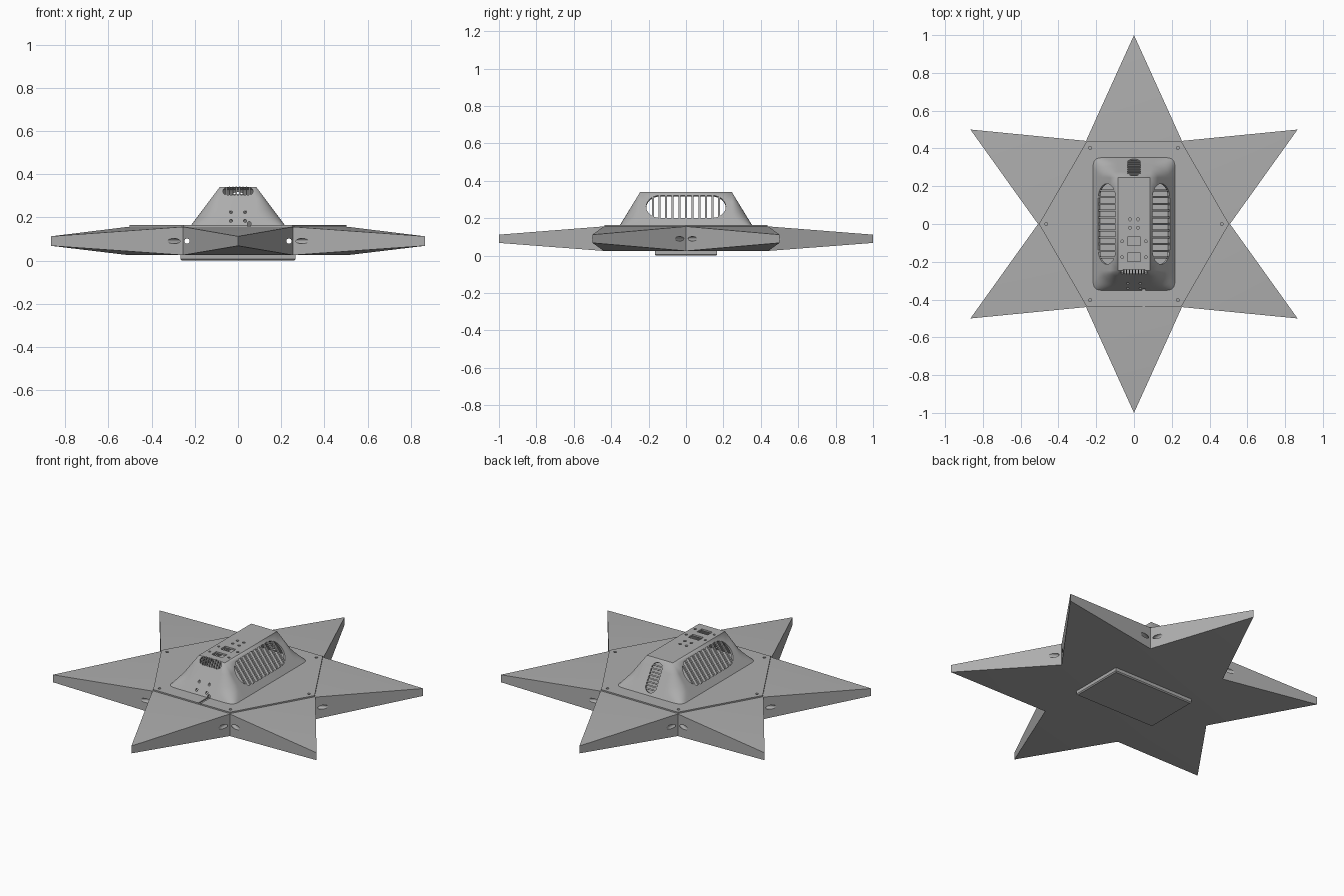
import bpy, bmesh, math
from mathutils import Vector, Matrix

if "Cube" in bpy.data.objects:
    bpy.data.objects.remove(bpy.data.objects["Cube"])

grey = bpy.data.materials.new("plain_grey")
grey.use_nodes = True
colour = (0.42, 0.42, 0.42, 1)
grey.diffuse_color = colour
grey.node_tree.nodes["Principled BSDF"].inputs["Base Color"].default_value = colour


def make(name, bm):
    bmesh.ops.recalc_face_normals(bm, faces=bm.faces)
    mesh = bpy.data.meshes.new(name)
    bm.to_mesh(mesh)
    bm.free()
    mesh.materials.append(grey)
    obj = bpy.data.objects.new(name, mesh)
    bpy.context.collection.objects.link(obj)
    return obj


def select(obj):
    bpy.ops.object.select_all(action='DESELECT')
    obj.select_set(True)
    bpy.context.view_layer.objects.active = obj


def loft(rings, cap_start=True, cap_end=True):
    bm = bmesh.new()
    rows = [[bm.verts.new(p) for p in ring] for ring in rings]
    for low, high in zip(rows, rows[1:]):
        for i in range(len(low)):
            j = (i + 1) % len(low)
            bm.faces.new((low[i], low[j], high[j], high[i]))
    if cap_start:
        bm.faces.new(rows[0])
    if cap_end:
        bm.faces.new(rows[-1])
    return bm


def slot(centre, u, v, a, b, r, depth):
    """Rounded-rectangle prism, half sizes a and b along the axes u and v."""
    u, v, centre = Vector(u).normalized(), Vector(v).normalized(), Vector(centre)
    n = u.cross(v) * depth
    ring = []
    for k in range(4):
        sx, sy = (1, -1, -1, 1)[k], (1, 1, -1, -1)[k]
        for s in range(7 if r else 1):
            ang = math.radians(90 * k + 15 * s)
            ring.append(centre + u * (sx * (a - r) + r * math.cos(ang))
                        + v * (sy * (b - r) + r * math.sin(ang)))
    if abs(a - r) < 1e-6 or abs(b - r) < 1e-6:
        clean = []
        for p in ring:
            if not clean or (p - clean[-1]).length > 1e-5:
                clean.append(p)
        if (clean[0] - clean[-1]).length < 1e-5:
            clean.pop()
        ring = clean
    return loft([[p - n for p in ring], [p + n for p in ring]])


def cut(obj, *args):
    cutter = make("cutter", slot(*args))
    cutter.hide_render = True
    select(obj)
    mod = obj.modifiers.new("cut", 'BOOLEAN')
    mod.operation, mod.solver, mod.object = 'DIFFERENCE', 'EXACT', cutter
    bpy.ops.object.modifier_apply(modifier=mod.name)
    bpy.data.objects.remove(cutter)


def polar(r, deg, z):
    a = math.radians(deg)
    return Vector((r * math.cos(a), r * math.sin(a), z))


X, Y, Z = Vector((1, 0, 0)), Vector((0, 1, 0)), Vector((0, 0, 1))
HEX = 0.508

# Star body: a hexagonal core with six tapering points
bm = bmesh.new()
core = [[bm.verts.new(polar(HEX, 60 * k, z)) for k in range(6)] for z in (0.025, 0.156)]
tips = [[bm.verts.new(polar(1, 60 * k + 30, z)) for k in range(6)] for z in (0.068, 0.112)]
for k in range(6):
    j = (k + 1) % 6
    for level in (0, 1):
        bm.faces.new((core[level][k], tips[level][k], core[level][j]))
    for c in (k, j):
        bm.faces.new((core[0][c], tips[0][k], tips[1][k], core[1][c]))
for ring in core:
    bm.faces.new(ring)
star = make("star_body", bm)

# Tunnels running through opposite points
for k in range(3):
    turn = Matrix.Rotation(math.radians(60 * k), 3, 'Z')
    for side in (-1, 1):
        cut(star, turn @ Vector((side * 0.236, 0, 0.09)), turn @ X, Z,
            0.012, 0.012, 0.012, 1.2)

# Lid with corner screw holes and a cable groove
lid = make("lid_plate", loft([[polar(HEX - 0.005, 60 * k, z) for k in range(6)]
                              for z in (0.154, 0.164)]))
for k in range(6):
    cut(lid, polar(0.465, 60 * k, 0.164), X, Y, 0.008, 0.008, 0.008, 0.02)
cut(lid, (0.052, -0.4, 0.165), X, Y, 0.007, 0.06, 0, 0.007)

# Bottom hatch
hatch = make("bottom_hatch", loft([
    [(sx * x, sy * y, z) for sx, sy in ((1, 1), (-1, 1), (-1, -1), (1, -1))]
    for x, y, z in ((0.26, 0.16, 0), (0.266, 0.166, 0.006), (0.266, 0.166, 0.03))]))

# Hood: flat walls joined by conical corners that square off at the base
TOPX, TOPY, RUNX, RUNY, HIGH, LOW = 0.085, 0.245, 0.135, 0.11, 0.34, 0.16


def hood_ring(t):
    power = 2 / (2 + 5 * max(0, (t - 0.6) / 0.4) ** 2)
    points = []
    for k in range(4):
        sx, sy = (1, -1, -1, 1)[k], (1, 1, -1, -1)[k]
        for s in range(13):
            a = math.radians(90 * k + 7.5 * s)
            c, d = abs(math.cos(a)) ** power, abs(math.sin(a)) ** power
            points.append((sx * (TOPX + RUNX * t * c), sy * (TOPY + RUNY * t * d),
                           HIGH - (HIGH - LOW) * t))
    return points


levels = (1, 0.95, 0.9, 0.82, 0.74, 0.6, 0.3, 0.001)
hood = make("hood", loft([hood_ring(t) for t in levels], cap_start=False))
bm = bmesh.new()
bm.from_mesh(hood.data)
bmesh.ops.remove_doubles(bm, verts=bm.verts, dist=0.001)
bm.to_mesh(hood.data)
bm.free()
select(hood)
shell = hood.modifiers.new("shell", 'SOLIDIFY')
shell.thickness, shell.offset = 0.012, -1
bpy.ops.object.modifier_apply(modifier=shell.name)


def grille(name, centre, long_axis, cross_axis, a, b, count, width):
    """Cut a stadium opening and fill it with evenly spaced bars."""
    cut(hood, centre, long_axis, cross_axis, a, b, min(a, b), 0.04)
    u, v = Vector(long_axis).normalized(), Vector(cross_axis).normalized()
    r = min(a, b)
    inward = u.cross(v)
    if inward.dot(Vector((0, 0, 0.2)) - Vector(centre)) < 0:
        inward = -inward
    bars = bmesh.new()
    for i in range(count):
        p = -a + 2 * a * (i + 1) / (count + 1)
        over = max(0, abs(p) - (a - r))
        half = math.sqrt(max(0, r * r - over * over)) + 0.003
        rot = Matrix((u, v, u.cross(v))).transposed().to_4x4()
        place = Matrix.Translation(Vector(centre) + u * p + inward * 0.006)
        bmesh.ops.create_cube(bars, size=1, matrix=place @ rot
                              @ Matrix.Diagonal((width, 2 * half, 0.009, 1)))
    make(name, bars)


# Vents on the sides, front and back
for side, label in ((1, "left"), (-1, "right")):
    slope = Vector((side * RUNX, 0, LOW - HIGH))
    grille(label + "_grille_bars", (side * 0.144, 0, 0.262), Y, slope, 0.213, 0.076, 11, 0.011)
grille("front_vent_bars", (0, -0.256, 0.321), X, (0, -RUNY, LOW - HIGH), 0.07, 0.022, 8, 0.006)
grille("back_vent_bars", (0, 0.3, 0.25), (0, RUNY, LOW - HIGH), X, 0.085, 0.035, 8, 0.008)

# Front screw holes and cable exit
for x in (-0.033, 0.033):
    for z in (0.184, 0.224):
        cut(hood, (x, -0.33, z), X, Z, 0.007, 0.007, 0.007, 0.05)
cut(hood, (0.052, -0.34, 0.165), X, Z, 0.009, 0.015, 0.009, 0.05)

# Roof windows and screw holes
for x in (-0.021, 0.021):
    for y in (-0.02, 0.025):
        cut(hood, (x, y, HIGH), X, Y, 0.008, 0.008, 0.008, 0.03)
for y in (-0.092, -0.176):
    cut(hood, (0, y, HIGH), X, Y, 0.035, 0.022, 0, 0.03)
    for x in (-0.063, 0.063):
        cut(hood, (x, y, HIGH), X, Y, 0.007, 0.007, 0.007, 0.03)

# Soft shading on the curved corners, crisp edges elsewhere
for obj in (hood, star):
    select(obj)
    bpy.ops.object.shade_smooth_by_angle(angle=math.radians(25 if obj is hood else 15))
